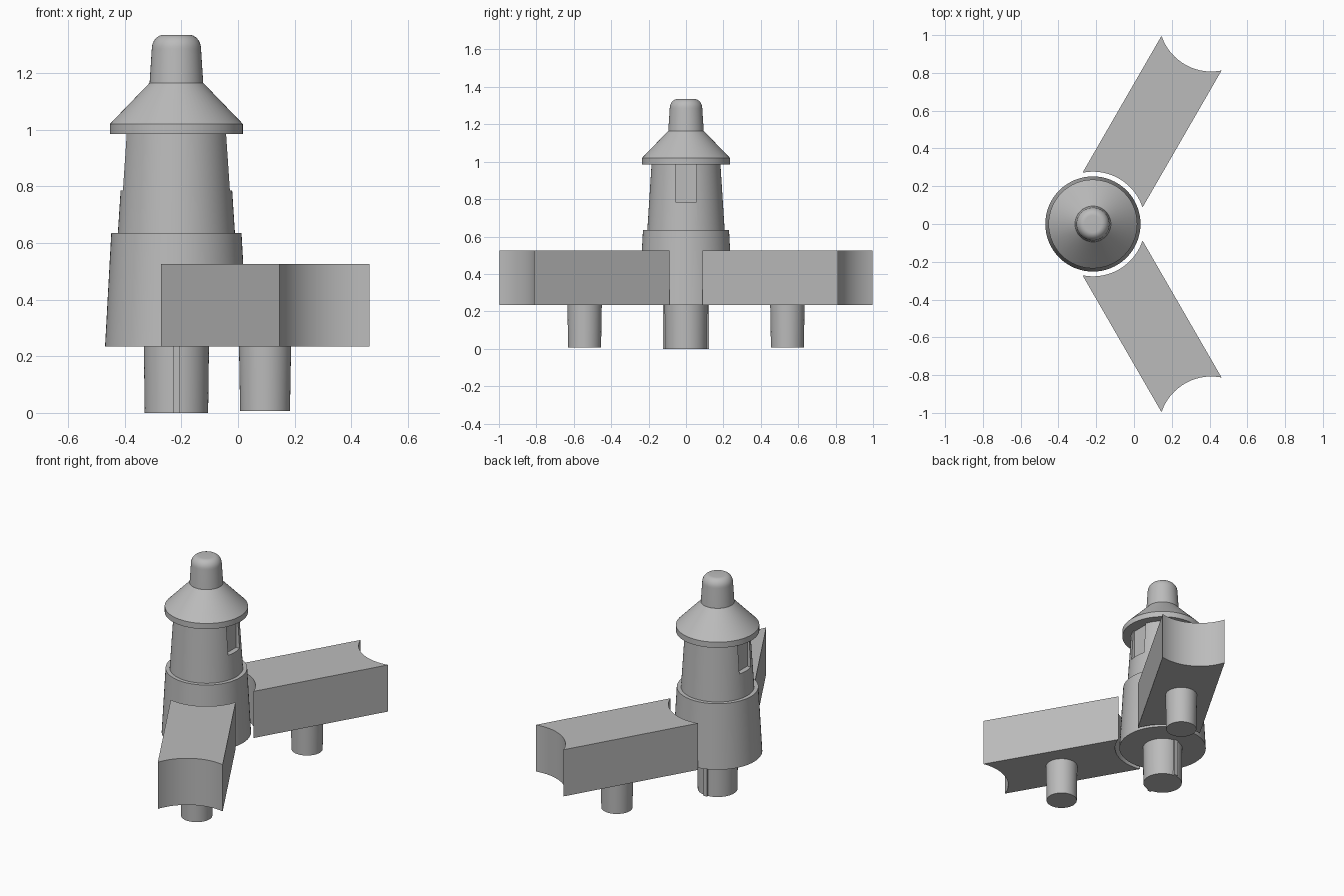
import bpy, bmesh, math
from mathutils import Matrix, Vector

if "Cube" in bpy.data.objects:
    bpy.data.objects.remove(bpy.data.objects["Cube"])

CX = -0.2175          # tower axis
ARM_Z = (0.235, 0.525)

grey = bpy.data.materials.new("plain grey")
grey.use_nodes = True
grey.diffuse_color = (0.5, 0.5, 0.5, 1)
grey.node_tree.nodes["Principled BSDF"].inputs["Base Color"].default_value = (0.5, 0.5, 0.5, 1)


def finish(name, bm, smooth=True):
    bmesh.ops.recalc_face_normals(bm, faces=bm.faces)
    mesh = bpy.data.meshes.new(name)
    bm.to_mesh(mesh)
    bm.free()
    mesh.materials.append(grey)
    obj = bpy.data.objects.new(name, mesh)
    bpy.context.collection.objects.link(obj)
    bpy.ops.object.select_all(action='DESELECT')
    obj.select_set(True)
    bpy.context.view_layer.objects.active = obj
    if smooth:
        bpy.ops.object.shade_smooth_by_angle(angle=math.radians(30))
    return obj


def lathe(name, profile, x=CX, y=0.0, steps=64):
    """Closed solid of revolution from (radius, height) points."""
    bm = bmesh.new()
    rings = [[bm.verts.new((x + r * math.cos(a), y + r * math.sin(a), z))
              for a in (2 * math.pi * i / steps for i in range(steps))]
             for r, z in profile]
    for low, high in zip(rings, rings[1:]):
        for i in range(steps):
            j = (i + 1) % steps
            bm.faces.new((low[i], low[j], high[j], high[i]))
    bm.faces.new(rings[0][::-1])
    bm.faces.new(rings[-1])
    return finish(name, bm)


def box(name, centre, size):
    bm = bmesh.new()
    bmesh.ops.create_cube(bm, size=1, matrix=Matrix.Translation(centre) @ Matrix.Diagonal((*size, 1)))
    return finish(name, bm, smooth=False)


# Tower drum, shaft and roof
lathe("tower_base", [(0.252, 0.235), (0.23, 0.635)])
shaft = lathe("tower_shaft", [(0.207, 0.63), (0.184, 0.988)])
dome = [(0.045 + 0.042 * math.cos(t), 1.285 + 0.05 * math.sin(t))
        for t in (math.pi / 2 * i / 8 for i in range(9))]
lathe("tower_roof", [(0.235, 0.985), (0.235, 1.02), (0.095, 1.165)])
lathe("roof_cap", [(0.095, 1.16)] + dome)

# Recessed windows on both sides of the shaft
for side in (-1, 1):
    cutter = box("window_cutter", (CX + side * 0.215, 0, 0.9), (0.1, 0.112, 0.23))
    cutter.hide_render = True
    cut = shaft.modifiers.new("window", 'BOOLEAN')
    cut.operation = 'DIFFERENCE'
    cut.solver = 'EXACT'
    cut.object = cutter
    bpy.context.view_layer.objects.active = shaft
    bpy.ops.object.modifier_apply(modifier=cut.name)
    bpy.data.objects.remove(cutter)
bpy.ops.object.select_all(action='DESELECT')
shaft.select_set(True)
bpy.ops.object.shade_smooth_by_angle(angle=math.radians(30))

# Tower peg with a thin rib front and back
lathe("tower_peg", [(0.112, 0), (0.115, 0.236)])
for name, side in (("front_peg_rib", -1), ("back_peg_rib", 1)):
    box(name, (CX, side * 0.112, 0.118), (0.025, 0.022, 0.236))

# Wall arms with hollow round ends, each on a round leg
HALF, RADIUS, SPAN = 0.1835, 0.277, 1.252
sweep = math.asin(HALF / RADIUS)
angles = [sweep * (i / 12 - 1) for i in range(25)]
outline = [Vector((RADIUS * math.cos(a), RADIUS * math.sin(a), 0)) for a in angles]
outline += [Vector((SPAN - p.x, p.y, 0)) for p in reversed(outline)]

for name, side in (("front", -1), ("back", 1)):
    turn = Matrix.Translation((CX, 0, ARM_Z[0])) @ Matrix.Rotation(side * math.pi / 3, 4, 'Z')
    bm = bmesh.new()
    face = bm.faces.new([bm.verts.new(turn @ p) for p in outline])
    top = bmesh.ops.extrude_face_region(bm, geom=[face])
    bmesh.ops.translate(bm, vec=(0, 0, ARM_Z[1] - ARM_Z[0]),
                        verts=[v for v in top["geom"] if isinstance(v, bmesh.types.BMVert)])
    finish(name + "_wall_arm", bm)
    foot = turn @ Vector((SPAN / 2, 0, 0))
    lathe(name + "_leg", [(0.088, 0.007), (0.092, 0.236)], foot.x, foot.y, 48)
